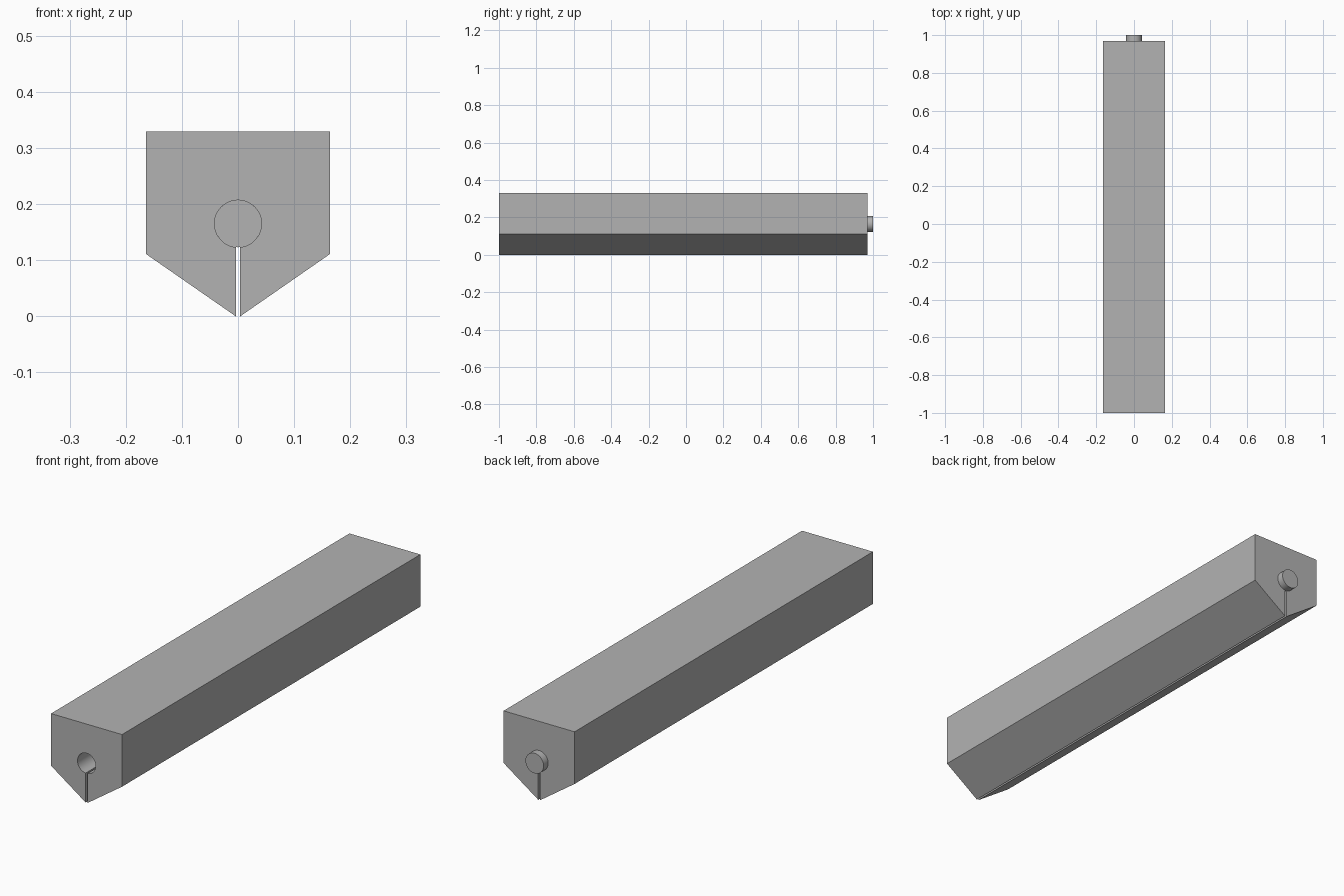
import bpy, bmesh
from math import sin, cos, asin, pi

cube = bpy.data.objects.get("Cube")
if cube:
    bpy.data.objects.remove(cube, do_unlink=True)

HALF_W, SHOULDER, TOP = 0.164, 0.111, 0.329
BORE_R, BORE_Z, SLOT = 0.042, 0.165, 0.004
FRONT, BACK = -1.0, 0.97

grey = bpy.data.materials.new("plain grey")
grey.use_nodes = True
colour = (0.45, 0.45, 0.45, 1)
grey.diffuse_color = colour
grey.node_tree.nodes["Principled BSDF"].inputs["Base Color"].default_value = colour


def extrude_profile(name, points, y0, y1):
    """Extrude an (x, z) outline along y."""
    bm = bmesh.new()
    face = bm.faces.new([bm.verts.new((x, y0, z)) for x, z in points])
    moved = bmesh.ops.extrude_face_region(bm, geom=[face], use_keep_orig=True)["geom"]
    bmesh.ops.translate(bm, vec=(0, y1 - y0, 0),
                        verts=[v for v in moved if isinstance(v, bmesh.types.BMVert)])
    bmesh.ops.recalc_face_normals(bm, faces=bm.faces)
    mesh = bpy.data.meshes.new(name)
    bm.to_mesh(mesh)
    bm.free()
    mesh.materials.append(grey)
    obj = bpy.data.objects.new(name, mesh)
    bpy.context.collection.objects.link(obj)
    bpy.ops.object.select_all(action="DESELECT")
    obj.select_set(True)
    bpy.context.view_layer.objects.active = obj
    bpy.ops.object.shade_smooth_by_angle(angle=pi / 6)
    return obj


def arc(start, end, steps):
    """Points on the bore circle, angles measured from straight down."""
    angles = [start + (end - start) * i / steps for i in range(steps + 1)]
    return [(BORE_R * sin(a), BORE_Z - BORE_R * cos(a)) for a in angles]


# Five-sided bar with a keyhole slot open along its lower ridge
gap = asin(SLOT / BORE_R)
outline = [(SLOT, 0), (HALF_W, SHOULDER), (HALF_W, TOP),
           (-HALF_W, TOP), (-HALF_W, SHOULDER), (-SLOT, 0)]
extrude_profile("bar", outline + arc(-gap, gap - 2 * pi, 48), FRONT, BACK)

# Round pin seated in the bore and standing out at the back
extrude_profile("pin", arc(0, 2 * pi, 48)[:-1], BACK - 0.12, 1.0)
